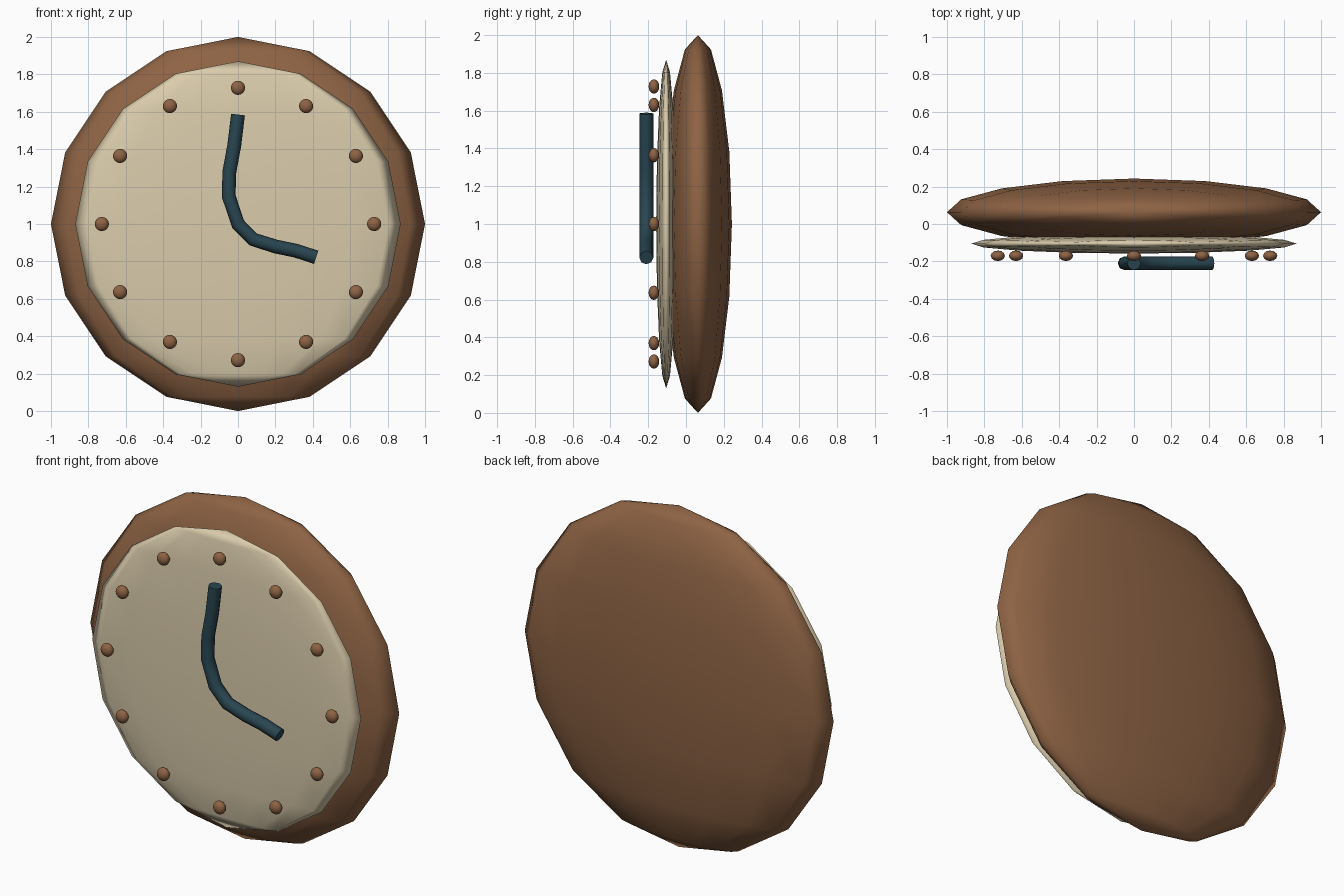
import bpy
import math

if "Cube" in bpy.data.objects:
    bpy.data.objects.remove(bpy.data.objects["Cube"])


def material(name, rgb):
    m = bpy.data.materials.new(name)
    m.diffuse_color = (*rgb, 1)
    m.use_nodes = True
    m.node_tree.nodes["Principled BSDF"].inputs["Base Color"].default_value = m.diffuse_color
    return m


WOOD = material("brown_wood", (0.27, 0.125, 0.058))
CREAM = material("cream", (0.70, 0.60, 0.41))
TEAL = material("dark_teal", (0.022, 0.060, 0.080))


def flat_ball(name, centre, size, mat, segments=16, rings=8):
    """Low-poly ball squashed along y, smooth shaded."""
    bpy.ops.mesh.primitive_uv_sphere_add(segments=segments, ring_count=rings,
                                         radius=1, location=centre)
    ob = bpy.context.object
    ob.name = name
    ob.scale = size
    bpy.ops.object.transform_apply(location=False, rotation=False, scale=True)
    bpy.ops.object.shade_smooth()
    ob.data.materials.append(mat)
    return ob


# Case and dial
flat_ball("case", (0, 0.063, 1), (1, 0.18, 1), WOOD)
flat_ball("dial", (0, -0.105, 1), (0.87, 0.053, 0.87), CREAM)

# Twelve hour markers
for i in range(12):
    a = math.radians(30 * i)
    flat_ball(f"hour_marker_{i + 1}",
              (0.728 * math.sin(a), -0.17, 1 + 0.728 * math.cos(a)),
              (0.038, 0.028, 0.038), WOOD, 12, 8)

# Clock hands: one bent tube with eight sides
path = [(0, 1.585), (-0.02, 1.42), (-0.046, 1.28), (-0.05, 1.15), (0, 1.0),
        (0.08, 0.918), (0.20, 0.88), (0.31, 0.857), (0.418, 0.822)]
curve = bpy.data.curves.new("clock_hands", "CURVE")
curve.dimensions = "3D"
curve.bevel_depth = 0.037
curve.bevel_resolution = 2
curve.use_fill_caps = True
spline = curve.splines.new("POLY")
spline.points.add(len(path) - 1)
for p, (x, z) in zip(spline.points, path):
    p.co = (x, -0.21, z, 1)
hands = bpy.data.objects.new("clock_hands", curve)
bpy.context.collection.objects.link(hands)
bpy.ops.object.select_all(action="DESELECT")
hands.select_set(True)
bpy.context.view_layer.objects.active = hands
bpy.ops.object.convert(target="MESH")
hands = bpy.context.object
hands.data.materials.clear()
hands.data.materials.append(TEAL)
bpy.ops.object.shade_smooth_by_angle(angle=math.radians(60))
